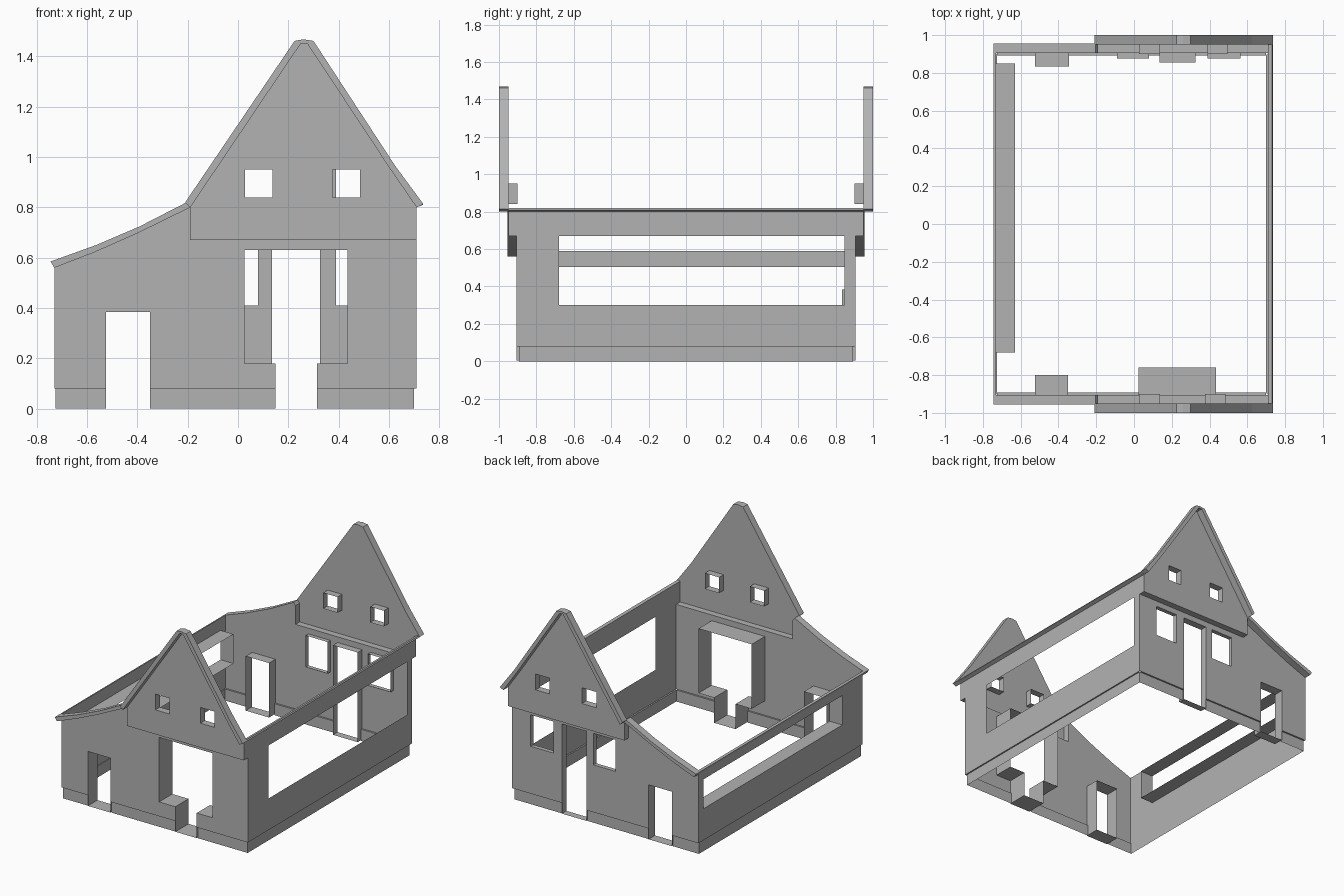
import bpy
import bmesh
from mathutils import Vector

cube = bpy.data.objects.get("Cube")
if cube:
    bpy.data.objects.remove(cube, do_unlink=True)

GREY = (0.45, 0.45, 0.45, 1.0)
mat = bpy.data.materials.new("plain grey")
mat.use_nodes = True
mat.diffuse_color = GREY
mat.node_tree.nodes["Principled BSDF"].inputs["Base Color"].default_value = GREY

WALL_Y, GABLE_Y, TRIM_Y = 0.905, 0.95, 1.0
LEFT, RIGHT = -0.73, 0.71
PLINTH, JETTY = 0.08, 0.67
SILL = 0.005


def finish(name, bm):
    mesh = bpy.data.meshes.new(name)
    bm.to_mesh(mesh)
    bm.free()
    mesh.materials.append(mat)
    obj = bpy.data.objects.new(name, mesh)
    bpy.context.collection.objects.link(obj)
    return obj


def rect(a, b, low, high):
    """Opening outline that starts and ends at the bottom."""
    return [(a, low), (a, high), (b, high), (b, low)]


def sheet(name, place, out, outline, holes=(), reveals=()):
    """Flat wall with holes; each reveal is (path, depth, closed)."""
    bm = bmesh.new()
    out = Vector(out)
    edges = []
    for loop in [outline, *holes]:
        verts = [bm.verts.new(place(*p)) for p in loop]
        edges += [bm.edges.new((v, verts[i - 1])) for i, v in enumerate(verts)]
    bmesh.ops.triangle_fill(bm, edges=edges, use_beauty=True, normal=out)
    for path, depth, closed in reveals:
        near = [bm.verts.new(place(*p)) for p in path]
        far = [bm.verts.new(v.co - out * depth) for v in near]
        for i in range(0 if closed else 1, len(path)):
            bm.faces.new((near[i - 1], near[i], far[i], far[i - 1]))
    bmesh.ops.remove_doubles(bm, verts=bm.verts, dist=0.0005)
    bmesh.ops.recalc_face_normals(bm, faces=bm.faces)
    if sum(f.normal.dot(out) * f.calc_area() for f in bm.faces) < 0:
        bmesh.ops.reverse_faces(bm, faces=bm.faces)
    return finish(name, bm)


def prism(name, profile, y0, y1):
    """Closed x-z profile extruded along y."""
    bm = bmesh.new()
    face = bm.faces.new([bm.verts.new((x, y0, z)) for x, z in profile])
    new = bmesh.ops.extrude_face_region(bm, geom=[face], use_keep_orig=True)
    moved = [v for v in new["geom"] if isinstance(v, bmesh.types.BMVert)]
    bmesh.ops.translate(bm, verts=moved, vec=(0, y1 - y0, 0))
    bmesh.ops.recalc_face_normals(bm, faces=bm.faces)
    return finish(name, bm)


def plinth_run(name, a, b, wall_a, wall_b):
    """Plinth face from a to b, with a small ledge out to the wall above."""
    bm = bmesh.new()
    levels = [((*a, 0), (*b, 0)), ((*a, PLINTH), (*b, PLINTH)),
              ((*wall_a, PLINTH), (*wall_b, PLINTH))]
    rows = [[bm.verts.new(p) for p in row] for row in levels]
    for low, high in zip(rows, rows[1:]):
        bm.faces.new((low[0], low[1], high[1], high[0]))
    finish(name, bm)


# Roof edge curves: lean-to slope and steep gable
lean_in = [(-0.73, 0.56), (-0.57, 0.622), (-0.40, 0.697), (-0.19, 0.80)]
lean_out = [(-0.745, 0.585), (-0.565, 0.65), (-0.39, 0.725), (-0.205, 0.82)]
gable_in = [(-0.19, 0.80), (0.25, 1.452), (0.275, 1.452), (0.60, 0.96), (RIGHT, 0.80)]
gable_out = [(-0.21, 0.82), (0.225, 1.462), (0.26, 1.468), (0.30, 1.462),
             (0.625, 0.965), (0.737, 0.813)]

# Openings of each end wall: doors (outline, depth) and windows (outline, depth)
stepped = [(0.15, SILL), (0.15, 0.18), (0.025, 0.18), (0.025, 0.63),
           (0.435, 0.63), (0.435, 0.18), (0.315, 0.18), (0.315, SILL)]
ends = {
    "front": (-1,
              [(rect(-0.525, -0.35, SILL, 0.385), 0.105), (stepped, 0.145)],
              [],
              [rect(0.027, 0.138, 0.84, 0.95), rect(0.375, 0.485, 0.84, 0.95)]),
    "back": (1,
             [(rect(-0.525, -0.345, SILL, 0.385), 0.07),
              (rect(0.135, 0.325, SILL, 0.63), 0.05)],
             [(rect(-0.09, 0.08, 0.41, 0.63), 0.03),
              (rect(0.39, 0.565, 0.41, 0.63), 0.03)],
             [rect(0.027, 0.138, 0.84, 0.95), rect(0.39, 0.495, 0.84, 0.95)]),
}

for end, (s, doors, windows, attic) in ends.items():
    out = (0, s, 0)

    # End wall, its outline notched by the doors
    outline = [(LEFT, PLINTH)]
    for path, _ in doors:
        outline += [(x, max(z, PLINTH)) for x, z in path]
    outline += [(RIGHT, PLINTH), (RIGHT, JETTY), (-0.19, JETTY)] + lean_in[::-1]
    sheet(end + "_wall", lambda x, z: (x, s * WALL_Y, z), out, outline,
          [w for w, _ in windows],
          [(path, depth, True) for path, depth in doors + windows])

    # Jettied gable with its underside and short side returns
    jetty = [(-0.19, 0.80), (-0.19, JETTY), (RIGHT, JETTY), (RIGHT, 0.80)]
    sheet(end + "_gable", lambda x, z: (x, s * GABLE_Y, z), out,
          jetty[1:3] + gable_in[::-1], attic,
          [(w, 0.05, True) for w in attic] + [(jetty, GABLE_Y - WALL_Y, False)])

    # Raised roof edge trims
    prism(end + "_gable_trim", gable_out + gable_in[::-1], s * GABLE_Y, s * TRIM_Y)
    prism(end + "_lean_to_trim", lean_out + lean_in[::-1], s * WALL_Y, s * 0.955)

    # Plinth pieces between the doors
    py = s * 0.893
    stops = [-0.725] + [p[0] for path, _ in doors for p in (path[0], path[-1])] + [0.70]
    for i in range(0, len(stops), 2):
        a, b = stops[i], stops[i + 1]
        if s > 0:
            a, b = b, a
        plinth_run(f"{end}_plinth_{i // 2 + 1}", (a, py), (b, py),
                   (a, s * WALL_Y), (b, s * WALL_Y))

# Long side walls with wide windows
right_window = rect(-0.68, 0.847, 0.30, 0.67)
left_window = rect(-0.68, 0.85, 0.30, 0.505)
sheet("tall_side_wall", lambda y, z: (RIGHT, y, z), (1, 0, 0),
      rect(-WALL_Y, WALL_Y, PLINTH, 0.81), [right_window])
sheet("low_side_wall", lambda y, z: (LEFT, y, z), (-1, 0, 0),
      rect(-WALL_Y, WALL_Y, PLINTH, 0.565), [left_window],
      [(left_window, 0.1, True)])

# Side plinths
for name, px, wx, s in (("tall_side_plinth", 0.70, RIGHT, 1),
                        ("low_side_plinth", -0.725, LEFT, -1)):
    plinth_run(name, (px, -s * 0.893), (px, s * 0.893),
               (wx, -s * WALL_Y), (wx, s * WALL_Y))

# Eaves strips along the side wall tops
prism("tall_side_eaves", [(RIGHT, 0.80), (0.735, 0.81), (0.73, 0.82), (RIGHT, 0.815)],
      -GABLE_Y, GABLE_Y)
prism("low_side_eaves", [(LEFT, 0.56), (-0.745, 0.585), (LEFT, 0.59)],
      -WALL_Y, WALL_Y)
